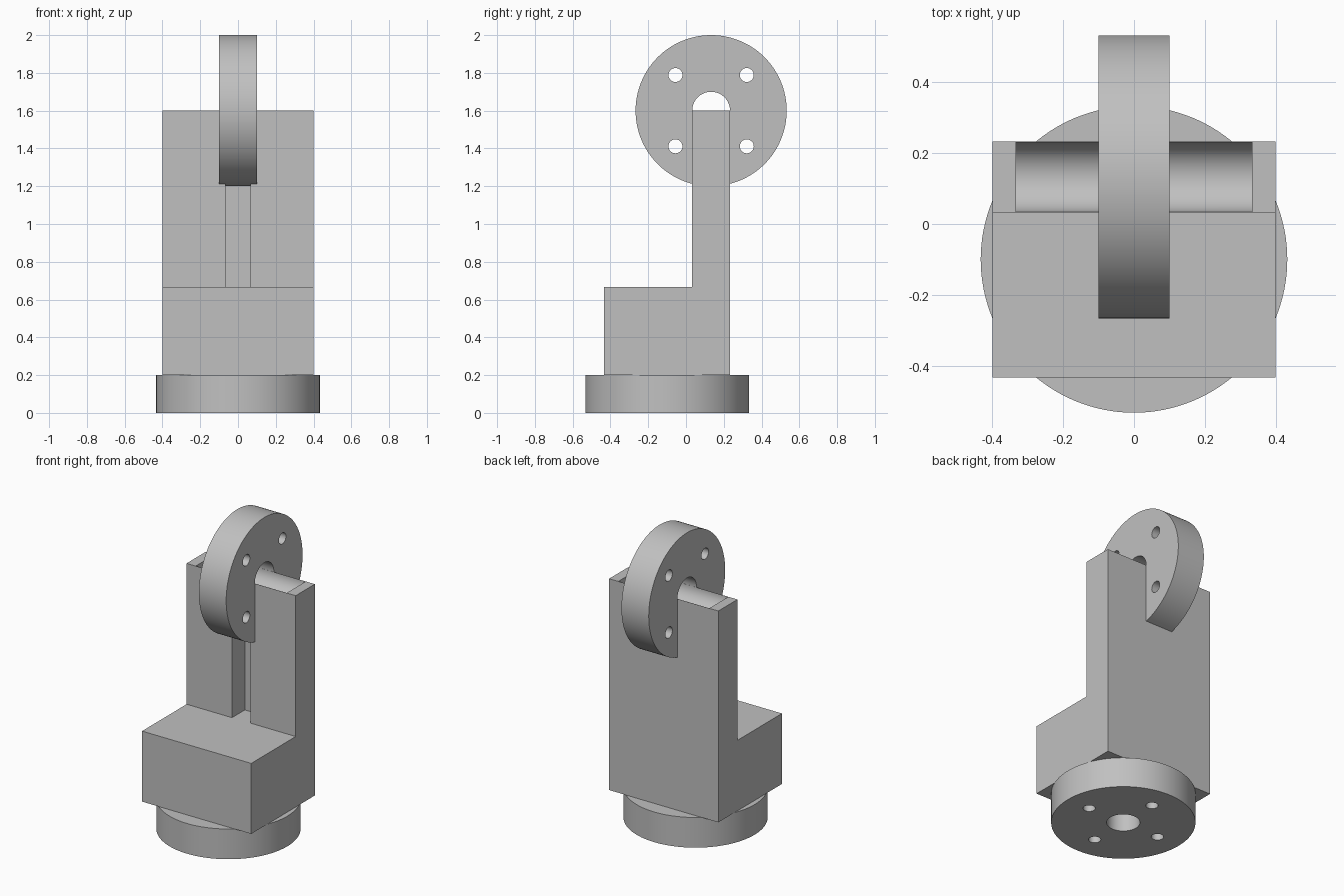
import bpy
import bmesh
from math import pi, radians
from mathutils import Matrix, Vector

default = bpy.data.objects.get("Cube")
if default:
    bpy.data.objects.remove(default, do_unlink=True)

GREY = (0.53, 0.53, 0.53, 1.0)
grey = bpy.data.materials.new("light grey")
grey.use_nodes = True
grey.diffuse_color = GREY
grey.node_tree.nodes["Principled BSDF"].inputs["Base Color"].default_value = GREY


def finish(name, bm):
    mesh = bpy.data.meshes.new(name)
    bmesh.ops.recalc_face_normals(bm, faces=bm.faces)
    bm.to_mesh(mesh)
    bm.free()
    mesh.materials.append(grey)
    obj = bpy.data.objects.new(name, mesh)
    bpy.context.collection.objects.link(obj)
    return obj


def cylinder(name, centre, radius, length, axis="Z", sides=96):
    turn = Matrix.Rotation(pi / 2, 4, "Y") if axis == "X" else Matrix.Identity(4)
    bm = bmesh.new()
    bmesh.ops.create_cone(bm, cap_ends=True, segments=sides, radius1=radius,
                          radius2=radius, depth=length,
                          matrix=Matrix.Translation(centre) @ turn)
    return finish(name, bm)


def prism(name, profile, half_width):
    """Extrude a (y, z) outline along x."""
    bm = bmesh.new()
    face = bm.faces.new([bm.verts.new((-half_width, y, z)) for y, z in profile])
    new = bmesh.ops.extrude_face_region(bm, geom=[face])["geom"]
    bmesh.ops.translate(bm, vec=(2 * half_width, 0, 0),
                        verts=[v for v in new if isinstance(v, bmesh.types.BMVert)])
    return finish(name, bm)


def cut(target, cutters):
    bpy.context.view_layer.objects.active = target
    for cutter in cutters:
        cutter.hide_render = True
        mod = target.modifiers.new("cut", "BOOLEAN")
        mod.operation = "DIFFERENCE"
        mod.solver = "EXACT"
        mod.object = cutter
        bpy.ops.object.modifier_apply(modifier=mod.name)
        bpy.data.objects.remove(cutter, do_unlink=True)


def smooth(obj):
    bpy.ops.object.select_all(action="DESELECT")
    obj.select_set(True)
    bpy.context.view_layer.objects.active = obj
    bpy.ops.object.shade_smooth_by_angle(angle=radians(30))


BORE, BOLT, BOLT_CIRCLE = 0.1, 0.037, 0.267


def flange(name, centre, radius, thickness, axis, first_angle):
    """Round plate with a central bore and four bolt holes."""
    centre = Vector(centre)
    disc = cylinder(name, centre, radius, thickness, axis, 128)
    cutters = [cylinder("bore_cutter", centre, BORE, thickness * 2, axis, 64)]
    for i in range(4):
        spin = Matrix.Rotation(first_angle + i * pi / 2, 3, axis)
        arm = Vector((0, BOLT_CIRCLE, 0))
        cutters.append(cylinder("bolt_cutter", centre + spin @ arm, BOLT,
                                thickness * 2, axis, 32))
    cut(disc, cutters)
    smooth(disc)
    return disc


# Mounting flanges: flat one below, upright one on top
flange("base_flange", (0, -0.1, 0.1), 0.433, 0.2, "Z", 0)
flange("upper_flange", (0, 0.133, 1.6), 0.4, 0.2, "X", pi / 4)

# L-shaped body: wide foot block with an upright back plate
body = prism("body", [(-0.433, 0.2), (0.233, 0.2), (0.233, 1.6),
                      (0.033, 1.6), (0.033, 0.667), (-0.433, 0.667)], 0.4)

# Half-round trough across the top and cable channel down the front
trough = cylinder("trough_cutter", (0, 0.133, 1.6), 0.099, 0.667, "X", 64)
channel = prism("channel_cutter", [(0, 0.667), (0.167, 0.667),
                                   (0.167, 1.55), (0, 1.55)], 0.067)
cut(body, [trough, channel])
smooth(body)
